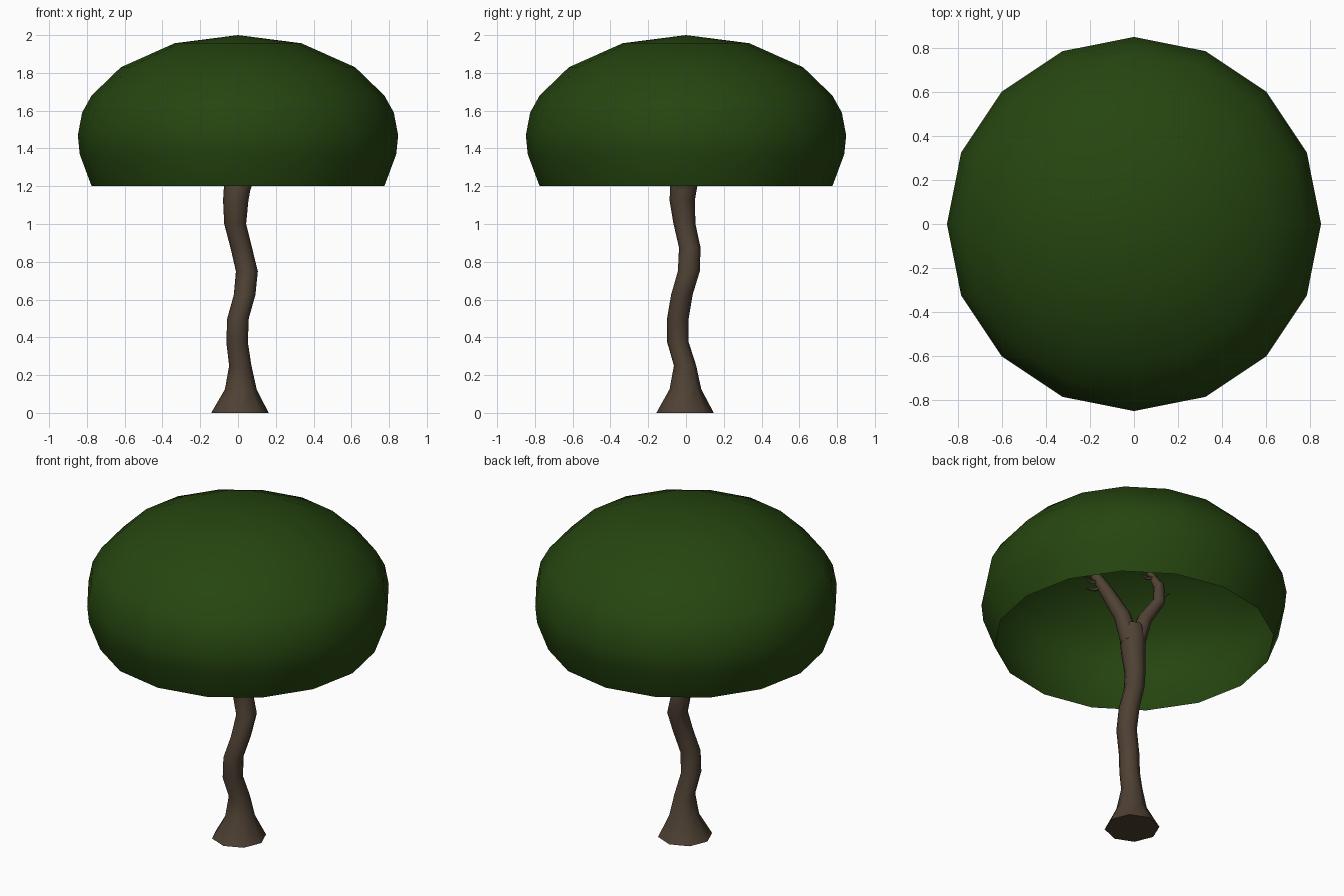
import bpy, bmesh, math
from mathutils import Vector

if "Cube" in bpy.data.objects:
    bpy.data.objects.remove(bpy.data.objects["Cube"])


def material(name, rgb):
    m = bpy.data.materials.new(name)
    m.diffuse_color = (*rgb, 1)
    m.use_nodes = True
    m.node_tree.nodes["Principled BSDF"].inputs["Base Color"].default_value = m.diffuse_color
    return m


leaf = material("leaf green", (0.019, 0.060, 0.005))
bark = material("bark brown", (0.078, 0.053, 0.034))


def loft(name, path, sides, mat, level=False, caps=True, angle=180):
    """Skin rings along (x, y, z, radius) points; level keeps rings horizontal."""
    bm = bmesh.new()
    pts = [Vector(p[:3]) for p in path]
    rings = []
    for i, p in enumerate(path):
        d = pts[min(i + 1, len(pts) - 1)] - pts[max(i - 1, 0)]
        q = Vector((0, 0, 1)).rotation_difference(Vector((0, 0, 1)) if level else d)
        rings.append([bm.verts.new(pts[i] + q @ Vector((
            p[3] * math.cos(math.tau * k / sides),
            p[3] * math.sin(math.tau * k / sides), 0))) for k in range(sides)])
    for a, b in zip(rings, rings[1:]):
        for k in range(sides):
            n = (k + 1) % sides
            bm.faces.new((a[k], a[n], b[n], b[k]))
    if caps:
        bm.faces.new(rings[0][::-1])
        bm.faces.new(rings[-1])
    bmesh.ops.remove_doubles(bm, verts=bm.verts, dist=1e-5)
    me = bpy.data.meshes.new(name)
    bm.to_mesh(me)
    bm.free()
    me.materials.append(mat)
    ob = bpy.data.objects.new(name, me)
    bpy.context.collection.objects.link(ob)
    bpy.context.view_layer.objects.active = ob
    ob.select_set(True)
    bpy.ops.object.shade_smooth_by_angle(angle=math.radians(50))
    ob.select_set(False)
    return ob


# canopy: open dome, 16 sides
dome = [(0.775, 1.2), (0.838, 1.37), (0.848, 1.47), (0.825, 1.59), (0.775, 1.68),
        (0.62, 1.83), (0.335, 1.957), (0, 2.0)]
loft("canopy", [(0, 0, z, r) for r, z in dome], 16, leaf, level=True, caps=False)

# trunk: winding, flared at the foot
loft("trunk", [
    (0.01, -0.005, 0, 0.152), (0.015, -0.003, 0.125, 0.084), (0.012, -0.005, 0.25, 0.059),
    (-0.005, -0.043, 0.375, 0.057), (0, -0.043, 0.5, 0.057), (0.035, -0.022, 0.625, 0.057),
    (0.047, 0.015, 0.75, 0.058), (0.017, 0.02, 0.875, 0.057), (-0.015, -0.008, 1.0, 0.058),
    (-0.012, -0.02, 1.125, 0.067), (0, -0.01, 1.22, 0.073), (0.005, -0.005, 1.29, 0.06)],
    8, bark, level=True)

# two main branches
loft("right_branch", [(0.015, -0.015, 1.2, 0.055), (0.06, -0.03, 1.35, 0.047),
                      (0.13, -0.08, 1.5, 0.038), (0.19, -0.11, 1.6, 0.028),
                      (0.23, -0.12, 1.7, 0.012)], 8, bark)
loft("left_branch", [(-0.02, 0, 1.2, 0.05), (-0.06, 0.02, 1.35, 0.042),
                     (-0.13, 0.06, 1.47, 0.036), (-0.13, 0.06, 1.57, 0.03),
                     (-0.07, 0.03, 1.67, 0.012)], 8, bark)

# twigs: start point, then end point
twigs = [((0.15, -0.09, 1.53), (0.22, -0.15, 1.52)), ((0.17, -0.1, 1.56), (0.26, -0.12, 1.56)),
         ((0.19, -0.11, 1.6), (0.25, -0.17, 1.62)), ((-0.13, 0.06, 1.52), (-0.17, 0.1, 1.52)),
         ((-0.1, 0.05, 1.62), (-0.03, 0.03, 1.62))]
for i, (a, b) in enumerate(twigs):
    m = (Vector(a) + Vector(b)) / 2 + Vector((0, 0, -0.015))
    loft(f"twig_{i + 1}", [(*a, 0.013), (*m, 0.01), (*b, 0.004)], 5, bark)
